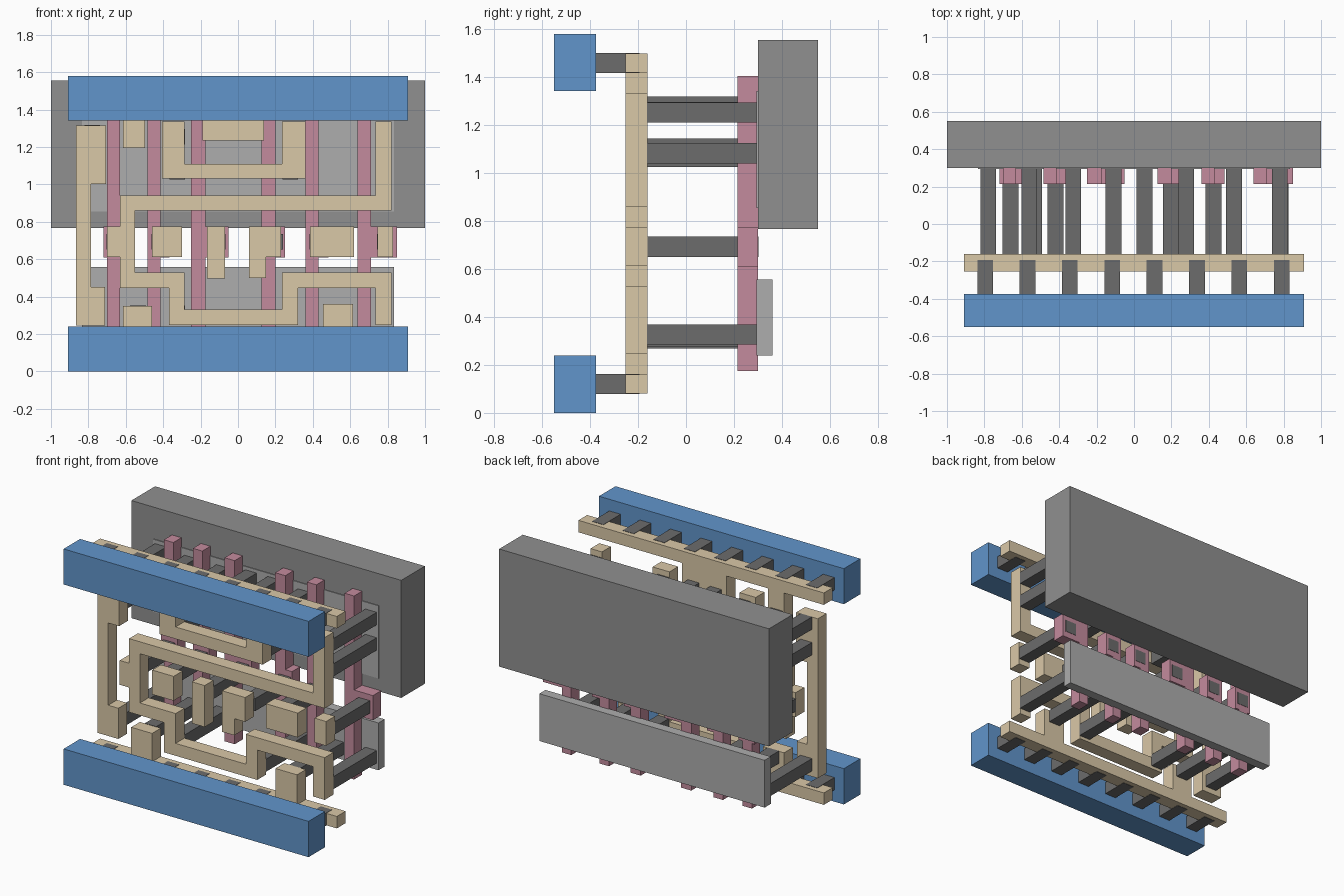
import bpy, bmesh


def material(name, rgb):
    m = bpy.data.materials.new(name)
    m.diffuse_color = (*rgb, 1)
    return m


WELL = material("well_grey", (0.28, 0.28, 0.28))
DIFF = material("light_grey", (0.42, 0.42, 0.42))
POST = material("dark_grey", (0.15, 0.15, 0.15))
PINK = material("pink", (0.55, 0.26, 0.34))
TAN = material("tan", (0.70, 0.58, 0.39))
BLUE = material("blue", (0.12, 0.30, 0.60))


def plate(name, outline, y0, y1, mat):
    """Extrude an (x, z) outline from y0 to y1."""
    bm = bmesh.new()
    face = bm.faces.new([bm.verts.new((x, y0, z)) for x, z in outline])
    ext = bmesh.ops.extrude_face_region(bm, geom=[face])
    moved = [v for v in ext["geom"] if isinstance(v, bmesh.types.BMVert)]
    bmesh.ops.translate(bm, verts=moved, vec=(0, y1 - y0, 0))
    bmesh.ops.recalc_face_normals(bm, faces=bm.faces)
    me = bpy.data.meshes.new(name)
    bm.to_mesh(me)
    bm.free()
    me.materials.append(mat)
    ob = bpy.data.objects.new(name, me)
    bpy.context.collection.objects.link(ob)
    return ob


def box(name, x0, x1, y0, y1, z0, z1, mat):
    return plate(name, [(x0, z0), (x1, z0), (x1, z1), (x0, z1)], y0, y1, mat)


def trace(name, outline):
    return plate(name, outline, -0.253, -0.16, TAN)


def post(name, x, z, y0, y1):
    s = 0.042
    return box(name, x - s, x + s, y0, y1, z - s, z + s, POST)


# Back block and the two thin plates
box("back_block", -1, 1, 0.30, 0.55, 0.767, 1.555, WELL)
box("upper_plate", -0.835, 0.835, 0.295, 0.36, 0.855, 1.342, DIFF)
box("lower_plate", -0.835, 0.835, 0.295, 0.36, 0.24, 0.557, DIFF)

# Pink vertical strips with a widened pad at mid height: strip x0, x1, pad x0, x1
strips = [(-0.70, -0.63, -0.72, -0.60), (-0.485, -0.415, -0.485, -0.365),
          (-0.25, -0.175, -0.25, -0.05), (0.125, 0.20, 0.125, 0.25),
          (0.36, 0.43, 0.36, 0.485), (0.64, 0.71, 0.64, 0.85)]
for a, b, p, q in strips:
    pts = [(a, 0.175), (b, 0.175), (b, 0.61), (q, 0.61), (q, 0.775), (b, 0.775),
           (b, 1.405), (a, 1.405)]
    if p < a:
        pts += [(a, 0.775), (p, 0.775), (p, 0.61), (a, 0.61)]
    plate("pink_strip", pts, 0.215, 0.301, PINK)

# Tan rails with tabs
trace("upper_rail", [
    (-0.91, 1.5), (-0.91, 1.42), (-0.615, 1.42), (-0.615, 1.195), (-0.497, 1.195),
    (-0.497, 1.42), (-0.19, 1.42), (-0.19, 1.235), (0.14, 1.235), (0.14, 1.42),
    (0.91, 1.42), (0.91, 1.5)])
trace("lower_rail", [
    (-0.91, 0.08), (0.91, 0.08), (0.91, 0.16), (0.615, 0.16), (0.615, 0.36),
    (0.455, 0.36), (0.455, 0.16), (-0.46, 0.16), (-0.46, 0.35), (-0.615, 0.35),
    (-0.615, 0.16), (-0.91, 0.16)])

# Tan winding traces
trace("left_bracket", [
    (-0.865, 0.246), (-0.71, 0.246), (-0.71, 0.452), (-0.785, 0.452),
    (-0.785, 1.003), (-0.705, 1.003), (-0.705, 1.315), (-0.865, 1.315)])
trace("u_trace", [
    (-0.405, 1.03), (0.36, 1.03), (0.36, 1.335), (0.235, 1.335), (0.235, 1.11),
    (-0.285, 1.11), (-0.285, 1.335), (-0.405, 1.335)])
trace("winding_trace", [
    (0.735, 1.335), (0.82, 1.335), (0.82, 0.86), (-0.55, 0.86), (-0.55, 0.53),
    (-0.285, 0.53), (-0.285, 0.33), (0.235, 0.33), (0.235, 0.53), (0.82, 0.53),
    (0.82, 0.247), (0.735, 0.247), (0.735, 0.447), (0.32, 0.447), (0.32, 0.247),
    (-0.37, 0.247), (-0.37, 0.447), (-0.63, 0.447), (-0.63, 0.612), (-0.70, 0.612),
    (-0.70, 0.775), (-0.63, 0.775), (-0.63, 0.94), (0.735, 0.94)])

# Tan mid-height pads
for a, b in [(-0.46, -0.30), (0.385, 0.62), (0.745, 0.83)]:
    trace("pad", [(a, 0.612), (b, 0.612), (b, 0.775), (a, 0.775)])
trace("long_pad", [(-0.165, 0.497), (-0.07, 0.497), (-0.07, 0.775), (-0.165, 0.775)])
trace("hooked_pad", [(0.06, 0.50), (0.15, 0.50), (0.15, 0.612), (0.23, 0.612),
                     (0.23, 0.775), (0.06, 0.775)])

# Dark posts from tan layer back to the plates
for x, z in [(-0.78, 1.274), (-0.56, 1.255), (-0.325, 1.255), (-0.11, 1.278),
             (0.056, 1.278), (0.28, 1.255), (0.78, 1.253),
             (-0.78, 1.103), (-0.325, 1.067), (0.28, 1.067), (0.78, 1.083),
             (-0.78, 0.325), (-0.535, 0.31), (-0.325, 0.31), (0.28, 0.31),
             (0.535, 0.318), (0.78, 0.327)]:
    post("plate_post", x, z, -0.162, 0.297)

# Dark posts from tan layer back through the pink pads
for x in (-0.66, -0.42, -0.11, 0.198, 0.425, 0.785):
    post("pad_post", x, 0.693, -0.162, 0.303)

# Front blue bars and the short posts joining them to the rails
for z0, z1, zp in [(0, 0.24, 0.12), (1.342, 1.58, 1.46)]:
    box("blue_bar", -0.908, 0.908, -0.55, -0.375, z0, z1, BLUE)
    for i in range(8):
        post("bar_post", -0.796 + i * 0.2265, zp, -0.377, -0.193)
